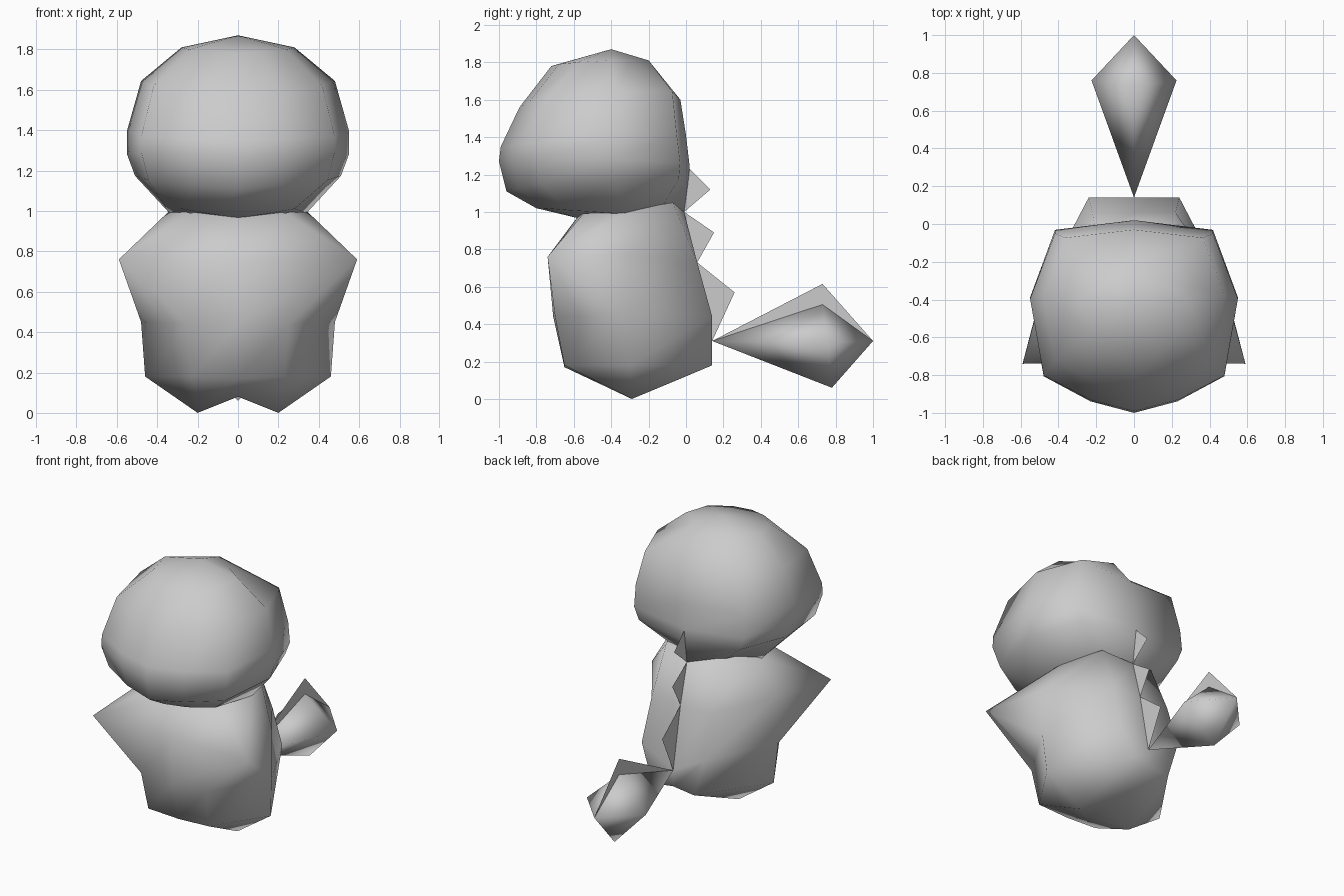
import bpy
import bmesh

cube = bpy.data.objects.get("Cube")
if cube:
    bpy.data.objects.remove(cube, do_unlink=True)

grey = bpy.data.materials.new("plain grey")
grey.use_nodes = True
grey.diffuse_color = (0.6, 0.6, 0.6, 1)
grey.node_tree.nodes["Principled BSDF"].inputs["Base Color"].default_value = grey.diffuse_color


def finish(name, bm, closed=True):
    """Turn a bmesh into a smooth, coloured object."""
    if closed:
        bmesh.ops.remove_doubles(bm, verts=bm.verts, dist=0.001)
        bmesh.ops.recalc_face_normals(bm, faces=bm.faces)
    mesh = bpy.data.meshes.new(name)
    bm.to_mesh(mesh)
    bm.free()
    mesh.materials.append(grey)
    for face in mesh.polygons:
        face.use_smooth = closed
    obj = bpy.data.objects.new(name, mesh)
    bpy.context.collection.objects.link(obj)
    return obj


def loft(name, half_rings, bottom, top):
    """Skin mirrored half rings from bottom to top and close both ends with a pole."""
    bm = bmesh.new()
    rings = []
    for half in half_rings:
        other = [(-x, y, z) for x, y, z in reversed(half[1:-1])]
        rings.append([bm.verts.new(p) for p in half + other])
    count = len(rings[0])
    for low, high in zip(rings, rings[1:]):
        for i in range(count):
            j = (i + 1) % count
            bm.faces.new((low[i], low[j], high[j], high[i]))
    for ring, pole in ((rings[0], bottom), (rings[-1], top)):
        tip = bm.verts.new(pole)
        for i in range(count):
            bm.faces.new((ring[i], tip, ring[(i + 1) % count]))
    return finish(name, bm)


def plate(name, outline):
    """A flat sheet on the centre plane, given as (y, z) points."""
    bm = bmesh.new()
    bm.faces.new([bm.verts.new((0, y, z)) for y, z in outline])
    return finish(name, bm, closed=False)


# Head: one plan outline scaled to each level (width share, depth share)
plan = [(0, 0), (0.42, 0.06), (0.87, 0.19), (1, 0.6), (0.76, 0.95), (0, 1)]
# half width, front y, front z, back y, back z, rise of the sides
levels = [
    (0.51, -0.96, 1.11, 0.01, 1.15, 0.04),
    (0.55, -1.00, 1.27, 0.02, 1.24, 0.03),
    (0.55, -0.99, 1.35, 0.00, 1.41, 0.01),
    (0.48, -0.89, 1.56, -0.03, 1.60, 0.06),
]
chin = [(0, -0.8, 1.02), (0.14, -0.76, 1.02), (0.28, -0.64, 1.01),
        (0.34, -0.33, 0.99), (0.16, -0.15, 0.99), (0, -0.01, 1)]
crown = [(0, -0.72, 1.78), (0.12, -0.68, 1.79), (0.24, -0.58, 1.8),
         (0.28, -0.4, 1.81), (0.14, -0.3, 1.81), (0, -0.2, 1.81)]
middle = [
    [(w * a, yf + (yb - yf) * t, zf + (zb - zf) * t + rise * a) for a, t in plan]
    for w, yf, zf, yb, zb, rise in levels
]
loft("head", [chin] + middle + [crown], (0, -0.57, 0.965), (0, -0.4, 1.87))

# Body: feet, hips, waist, pointed arms and shoulders; repeated points merge
foot = (0.2, -0.29, 0)
hip = (0.46, -0.3, 0.18)
waist = (0.48, -0.32, 0.45)
arm_tip = (0.59, -0.74, 0.76)
shoulder = (0.33, -0.31, 1.01)
body_rings = [
    [(0, -0.45, 0.08), foot, foot, foot, foot, (0, -0.05, 0.1)],
    [(0, -0.65, 0.17), (0.23, -0.65, 0.18), hip, hip, (0.16, 0.14, 0.18), (0, 0.14, 0.2)],
    [(0, -0.71, 0.44), (0.25, -0.7, 0.44), waist, waist, (0.24, 0.14, 0.44), (0, 0.14, 0.31)],
    [(0, -0.73, 0.76), arm_tip, arm_tip, (0.47, -0.3, 0.77), (0.22, 0.06, 0.73), (0, 0.06, 0.73)],
    [(0, -0.56, 1), (0.24, -0.55, 0.99), shoulder, shoulder, (0.2, -0.07, 1.05), (0, -0.01, 1)],
]
loft("body", body_rings, (0, -0.27, 0.08), (0, -0.3, 1.02))

# Tail: a four-sided bulb with a fin along its top
bulb = bmesh.new()
root = bulb.verts.new((0, 0.14, 0.31))
tip = bulb.verts.new((0, 1, 0.31))
belt = [bulb.verts.new(p) for p in
        ((0, 0.73, 0.505), (0.225, 0.76, 0.3), (0, 0.78, 0.06), (-0.225, 0.76, 0.3))]
for i in range(4):
    for end in (root, tip):
        bulb.faces.new((end, belt[i], belt[(i + 1) % 4]))
finish("tail", bulb)
plate("tail_fin", [(0.14, 0.31), (0.73, 0.615), (1, 0.31), (0.73, 0.505)])

# Back spikes
plate("neck_spike", [(-0.01, 1), (0.02, 1.23), (0.13, 1.12)])
plate("upper_back_spike", [(-0.01, 1), (0.15, 0.89), (0.06, 0.73)])
plate("lower_back_spike", [(0.06, 0.73), (0.26, 0.57), (0.14, 0.31)])
